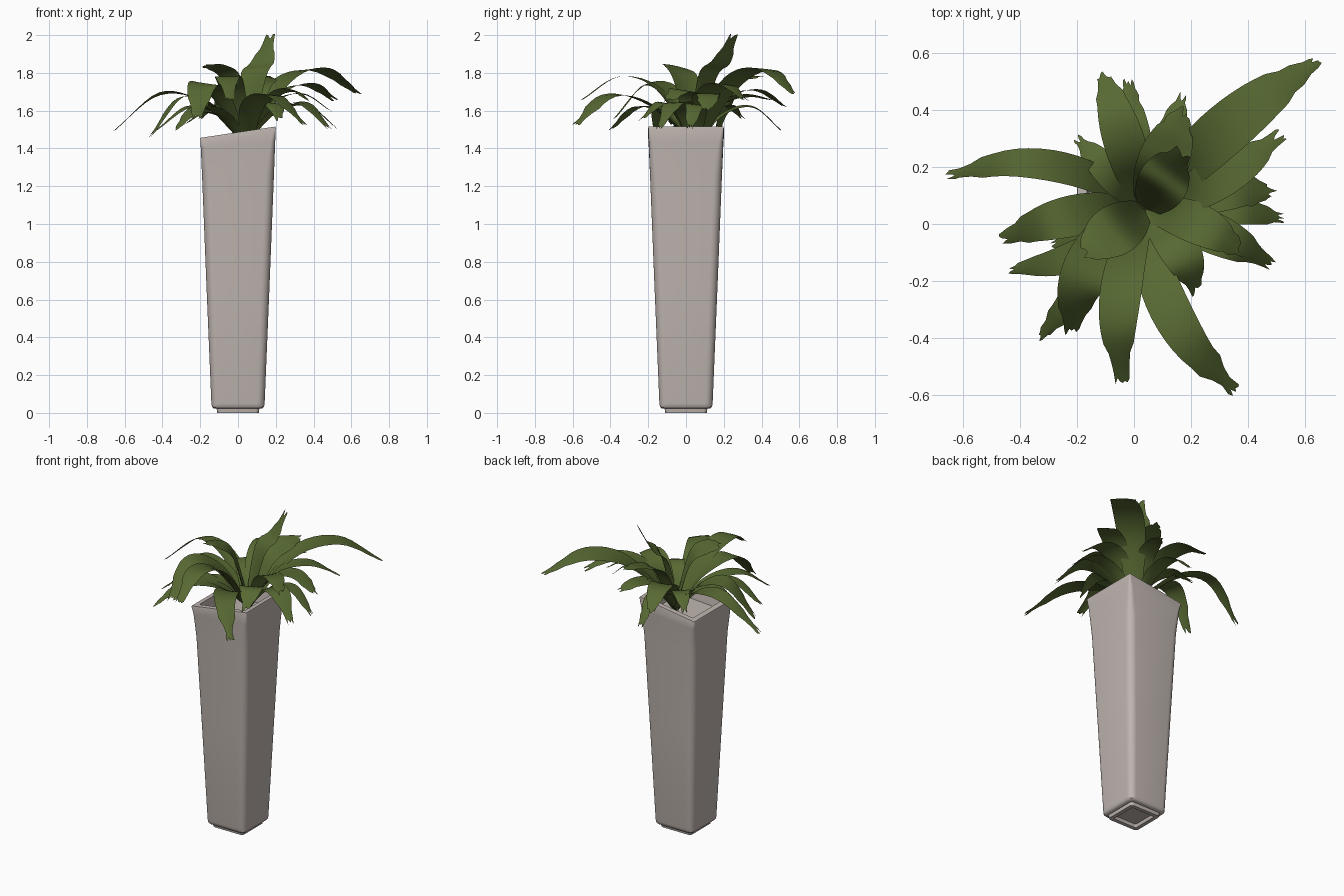
import bpy, bmesh, math, random
from mathutils import Vector

cube = bpy.data.objects.get("Cube")
if cube:
    bpy.data.objects.remove(cube)
random.seed(4)


def material(name, rgb):
    m = bpy.data.materials.new(name)
    m.use_nodes = True
    m.diffuse_color = (*rgb, 1)
    m.node_tree.nodes["Principled BSDF"].inputs["Base Color"].default_value = (*rgb, 1)
    return m


def finish(name, bm, mat, angle):
    me = bpy.data.meshes.new(name)
    bm.to_mesh(me)
    bm.free()
    me.materials.append(mat)
    ob = bpy.data.objects.new(name, me)
    bpy.context.collection.objects.link(ob)
    bpy.ops.object.select_all(action="DESELECT")
    ob.select_set(True)
    bpy.context.view_layer.objects.active = ob
    bpy.ops.object.shade_smooth_by_angle(angle=math.radians(angle))


ceramic = material("warm grey ceramic", (0.52, 0.46, 0.43))
green = material("leaf green", (0.095, 0.14, 0.032))


# Planter: rounded square rings, with the rim sloping up towards +x
def ring(bm, half, radius, z):
    slope = 0.15 * max(0, (z - 1.2) / 0.286) ** 2
    verts = []
    for corner in range(4):
        mid = math.pi / 4 + corner * math.pi / 2
        cx = math.copysign(half - radius, math.cos(mid))
        cy = math.copysign(half - radius, math.sin(mid))
        for i in range(7):
            a = mid + (i / 6 - 0.5) * math.pi / 2
            x, y = cx + radius * math.cos(a), cy + radius * math.sin(a)
            verts.append(bm.verts.new((x, y, z + slope * x)))
    return verts


# Half width, corner radius and height: underside, foot, body, rim, inside
SECTIONS = [
    (0.08, 0.01, 0.02), (0.085, 0.01, 0), (0.11, 0.02, 0), (0.113, 0.02, 0.022),
    (0.13, 0.03, 0.024), (0.138, 0.035, 0.032), (0.141, 0.04, 0.05),
    (0.168, 0.045, 0.7), (0.19, 0.045, 1.25), (0.197, 0.025, 1.42),
    (0.2, 0.006, 1.48), (0.198, 0.005, 1.486), (0.165, 0.005, 1.486), (0.155, 0.02, 1.4),
]
bm = bmesh.new()
rings = [ring(bm, *s) for s in SECTIONS]
for low, high in zip(rings, rings[1:]):
    for i in range(len(low)):
        j = (i + 1) % len(low)
        bm.faces.new((low[i], low[j], high[j], high[i]))
bm.faces.new(rings[0][::-1])
bm.faces.new(rings[-1])
finish("planter", bm, ceramic, 40)


# Leaf path: leaves the crown, arches over its peak and swings sideways
CROWN = Vector((0.04, 0.05, 1.42))


def arch(tip, peak, bend):
    reach = tip - CROWN
    sideways = Vector((-reach.y, reach.x, 0)).normalized()
    pts = [CROWN]
    for f, rise in ((0.33, 0.8), (0.68, 1)):
        p = CROWN + reach * f + sideways * bend * math.sin(math.pi * f)
        p.z = CROWN.z + (peak - CROWN.z) * rise
        pts.append(p)
    return pts + [tip]


def path_point(pts, t):
    p = [pts[0] * 2 - pts[1], *pts, pts[-1] * 2 - pts[-2]]
    s = min(t * (len(pts) - 1), len(pts) - 1.0001)
    i, u = int(s), s - int(s)
    a, b, c, d = p[i:i + 4]
    return 0.5 * (2 * b + (c - a) * u + (2 * a - 5 * b + 4 * c - d) * u ** 2
                  + (3 * b - a - 3 * c + d) * u ** 3)


# Leaf: cupped ribbon along its path, with a blunt crinkled end
def leaf(name, width, bend, peak, tip, rows=18, cols=6):
    pts = arch(Vector(tip), peak, bend)
    bm = bmesh.new()
    grid, side = [], None
    twist = random.uniform(-0.25, 0.25)
    for r in range(rows + 1):
        t = r / rows
        p = path_point(pts, t)
        tan = (path_point(pts, min(t + 0.02, 1)) - path_point(pts, max(t - 0.02, 0))).normalized()
        flat = Vector((-tan.y, tan.x, 0)).normalized()
        if side and flat.dot(side) < 0:
            flat = -flat
        side = (side * 0.4 + flat * 0.6).normalized() if side else flat
        up = tan.cross(side)
        across = (side + up * twist * t).normalized()
        w = width * (0.3 + 0.7 * max(0, math.sin(math.pi * min(t * 1.05, 1))) ** 0.8)
        w *= 1 + (random.uniform(-0.2, 0.2) if t > 0.8 else 0)
        row = []
        for c in range(cols + 1):
            u = 2 * c / cols - 1
            lift = 0.12 * w * (u * u - 0.4) * (1 - 1.6 * t)
            ragged = tan * random.uniform(-0.03, 0.015) if r == rows else Vector()
            row.append(bm.verts.new(p + across * (u * w / 2) + up * lift + ragged))
        grid.append(row)
    for a, b in zip(grid, grid[1:]):
        for i in range(cols):
            bm.faces.new((a[i], a[i + 1], b[i + 1], b[i]))
    finish(name, bm, green, 60)


# Each leaf: name, sideways bend, peak height, tip position
BROAD = [
    ("long_back_leaf", 0.03, 1.82, (0.64, 0.57, 1.69)),
    ("tall_leaf", 0, 1.86, (0.17, 0.25, 2)),
    ("upper_back_leaf", 0, 1.77, (0.17, 0.4, 1.78)),
    ("upper_front_leaf", 0, 1.83, (-0.18, -0.1, 1.84)),
    ("front_right_leaf", -0.07, 1.74, (-0.22, -0.38, 1.56)),
]
MEDIUM = [
    ("back_leaf", 0, 1.71, (-0.11, 0.53, 1.62)),
    ("left_back_leaf", -0.03, 1.74, (0.51, 0.31, 1.66)),
    ("left_leaf", 0.03, 1.69, (0.49, 0.11, 1.6)),
    ("left_upper_leaf", 0.03, 1.71, (0.38, -0.1, 1.65)),
    ("left_front_leaf", 0.02, 1.64, (0.48, -0.14, 1.51)),
    ("short_front_leaf", 0.03, 1.64, (0.22, -0.24, 1.55)),
    ("drooping_front_leaf", -0.08, 1.68, (0.35, -0.58, 1.53)),
    ("front_leaf", -0.05, 1.78, (-0.04, -0.55, 1.66)),
    ("right_leaf", -0.03, 1.67, (-0.46, -0.05, 1.47)),
]
SLIM = [
    ("long_right_leaf", -0.1, 1.69, (-0.65, 0.17, 1.5)),
    ("low_back_leaf", 0, 1.62, (-0.02, 0.5, 1.5)),
    ("short_back_leaf", 0, 1.63, (-0.2, 0.3, 1.56)),
    ("small_back_leaf", 0, 1.68, (0.17, 0.45, 1.66)),
    ("low_left_leaf", 0.02, 1.63, (0.52, 0.02, 1.51)),
    ("low_front_right_leaf", 0, 1.62, (-0.33, -0.4, 1.5)),
    ("low_right_leaf", 0.05, 1.62, (-0.43, -0.16, 1.5)),
    ("short_right_leaf", 0, 1.59, (-0.28, -0.08, 1.53)),
]
for width, leaves in ((0.18, BROAD), (0.145, MEDIUM), (0.11, SLIM)):
    for name, bend, peak, tip in leaves:
        leaf(name, width, bend, peak, tip)
